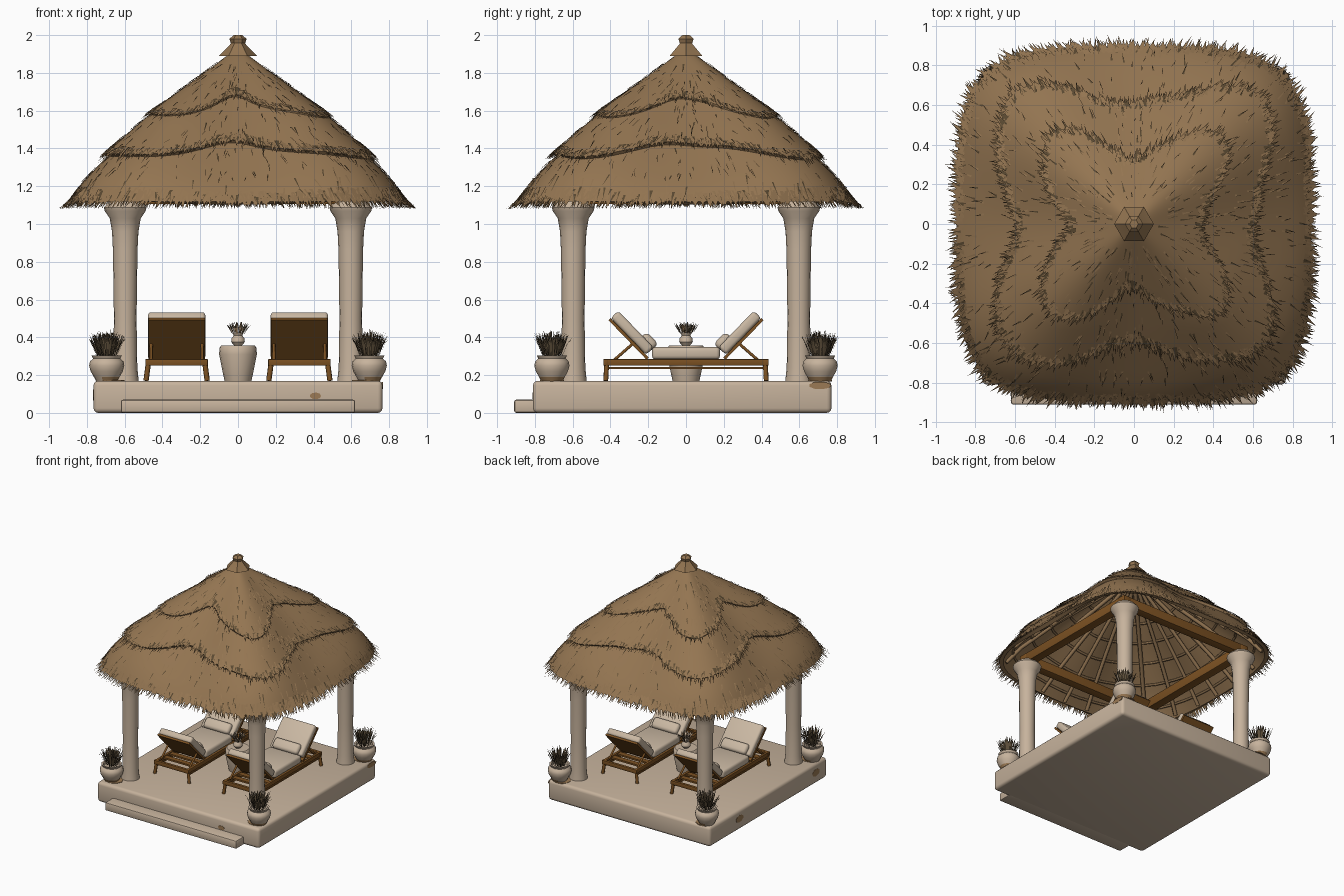
import bpy, bmesh, random
from math import sin, cos, pi, tau, radians
from mathutils import Vector

random.seed(4)
if "Cube" in bpy.data.objects:
    bpy.data.objects.remove(bpy.data.objects["Cube"])


def material(name, r, g, b):
    m = bpy.data.materials.new(name)
    m.use_nodes = True
    m.diffuse_color = (r, g, b, 1)
    m.node_tree.nodes["Principled BSDF"].inputs["Base Color"].default_value = (r, g, b, 1)
    return m


PLASTER = material("plaster", .57, .45, .335)
THATCH = material("thatch", .295, .178, .083)
DARK = material("dark_thatch", .10, .065, .03)
WOOD = material("stained_wood", .20, .082, .016)
POLE = material("roof_pole", .26, .158, .075)
FABRIC = material("cushion_fabric", .59, .48, .365)
PLANT = material("dry_plant", .11, .077, .042)
CLAY = material("exposed_clay", .33, .195, .09)


def finish(name, bm, *mats, smooth=True):
    me = bpy.data.meshes.new(name)
    bm.to_mesh(me)
    bm.free()
    for m in mats:
        me.materials.append(m)
    if smooth:
        me.shade_smooth()
        me.set_sharp_from_angle(angle=radians(40))
    ob = bpy.data.objects.new(name, me)
    bpy.context.collection.objects.link(ob)
    return ob


def box(name, loc, size, mat, tilt=0, bevel=0, segments=2):
    bm = bmesh.new()
    bmesh.ops.create_cube(bm, size=1)
    bmesh.ops.scale(bm, vec=size, verts=bm.verts)
    if bevel:
        bmesh.ops.bevel(bm, geom=bm.edges[:], offset=bevel, segments=segments,
                        profile=.5, affect='EDGES')
    ob = finish(name, bm, mat)
    ob.location = loc
    ob.rotation_euler.x = tilt
    return ob


def lofted(rows, closed_ends=False):
    """Skin a list of closed point rings."""
    bm = bmesh.new()
    rings = [[bm.verts.new(p) for p in row] for row in rows]
    n = len(rings[0])
    for a, b in zip(rings, rings[1:]):
        for i in range(n):
            bm.faces.new((a[i], a[(i + 1) % n], b[(i + 1) % n], b[i]))
    if closed_ends:
        bm.faces.new(rings[0])
        bm.faces.new(rings[-1])
    bmesh.ops.recalc_face_normals(bm, faces=bm.faces)
    return bm


def lathe(name, profile, x, y, *mats, sides=16):
    rows = [[(r * cos(tau * i / sides), r * sin(tau * i / sides), z) for i in range(sides)]
            for r, z in profile]
    ob = finish(name, lofted(rows, True), *mats)
    ob.location = (x, y, 0)
    return ob


def rod(name, points, radius, mat, cyclic=False):
    cu = bpy.data.curves.new(name, 'CURVE')
    cu.dimensions = '3D'
    cu.bevel_depth, cu.bevel_resolution = radius, 1
    cu.use_fill_caps = True
    sp = cu.splines.new('POLY')
    sp.points.add(len(points) - 1)
    for p, co in zip(sp.points, points):
        p.co = (*co, 1)
    sp.use_cyclic_u = cyclic
    cu.materials.append(mat)
    ob = bpy.data.objects.new(name, cu)
    bpy.context.collection.objects.link(ob)


def worn_patch(loc, width, height, rotation):
    """Thin oval plate where the plaster has flaked off."""
    patch = lathe("worn_patch", [(1, -.003), (1, .003)], 0, 0, CLAY, sides=9)
    patch.location, patch.rotation_euler = loc, rotation
    patch.scale = (width, height, 1)


# Platform and front step
box("platform", (0, -.02, .085), (1.53, 1.58, .17), PLASTER, bevel=.025, segments=3)
box("front_step", (0, -.80, .035), (1.24, .22, .07), PLASTER, bevel=.012)
worn_patch((.41, -.809, .09), .03, .018, (pi / 2, 0, 0))
for y in (.37, -.66):
    worn_patch((-.764, y, .095), .05, .03, (pi / 2, 0, pi / 2))
worn_patch((.764, .71, .145), .06, .02, (pi / 2, 0, pi / 2))

# Columns, corner pots and their plants
COLUMN = [(.072, .165), (.064, .24), (.060, .5), (.065, .86), (.07, .96), (.082, 1.03),
          (.108, 1.068), (.113, 1.088), (.085, 1.12)]
POT = [(.055, .165), (.068, .19), (.085, .22), (.093, .25), (.089, .272), (.072, .288), (.081, .305),
       (.066, .303), (.06, .285)]


def plant(name, loc, height, spread, count, *mats):
    bm = bmesh.new()
    for _ in range(count):
        a, lean = random.uniform(0, tau), random.random() ** .6
        out = Vector((cos(a), sin(a), 0))
        side = Vector((-sin(a), cos(a), 0)) * .006
        root = out * spread * .45 * lean
        mid = root + out * spread * .3 * lean + Vector((0, 0, height * .5))
        tip = out * spread * lean + Vector((0, 0, height * random.uniform(.7, 1) * (1.1 - .2 * lean)))
        r, m1, m2, t = [bm.verts.new(p) for p in (root, mid - side, mid + side, tip)]
        for face in (bm.faces.new((r, m1, m2)), bm.faces.new((m1, t, m2))):
            face.material_index = random.randrange(len(mats))
    finish(name, bm, *mats, smooth=False).location = loc


for sx in (-1, 1):
    for sy in (-1, 1):
        lathe("column", COLUMN, sx * .597, sy * .597, PLASTER)
        pot = lathe("corner_pot", POT, sx * .695, sy * .71, PLASTER, CLAY)
        for f in pot.data.polygons:
            if f.center.z < .2 and f.center.x > -.03:
                f.material_index = 1
        worn_patch((sx * .675, sy * .71, .17), .075, .065, (0, 0, 0))
        plant("corner_plant", (sx * .695, sy * .71, .285), .155, .108, 110, PLANT)

# Side table with a small vase
lathe("side_table", [(.07, .165), (.078, .2), (.1, .31), (.098, .345), (.088, .357)], 0, 0, PLASTER)
lathe("vase", [(.02, .355), (.036, .375), (.034, .395), (.022, .41), (.03, .425)], 0, 0, PLASTER, sides=12)
plant("vase_plant", (0, 0, .415), .07, .078, 50, THATCH, PLANT, PLASTER)


# Double-ended loungers
def lounger(x):
    for sx in (-1, 1):
        box("lounger_rail", (x + sx * .15, 0, .268), (.022, .87, .034), WOOD, bevel=.004)
        box("lounger_low_rail", (x + sx * .15, 0, .238), (.014, .84, .012), WOOD)
    for i in range(9):
        box("lounger_slat", (x, -.32 + i * .08, .272), (.29, .045, .014), WOOD)
    for s in (-1, 1):
        box("lounger_end_bar", (x, s * .425, .268), (.33, .024, .034), WOOD, bevel=.004)
        for sx in (-1, 1):
            rod("lounger_leg", [(x + sx * .15, s * .42, .26), (x + sx * .162, s * .425, .17)], .014, WOOD)
            rod("back_strut", [(x + sx * .135, s * .38, .28), (x + sx * .135, s * .26, .385)], .009, WOOD)
        tilt = s * radians(46)
        box("back_panel", (x, s * .304, .392), (.30, .29, .016), WOOD, tilt)
        box("back_cushion", (x, s * .285, .424), (.305, .27, .056), FABRIC, tilt, .018, 3)
        box("lounger_pillow", (x, s * .20, .375), (.24, .09, .065), FABRIC, tilt, .025, 3)
    box("seat_cushion", (x, 0, .316), (.305, .36, .066), FABRIC, 0, .02, 3)


lounger(-.325)
lounger(.325)

# Roof shape: rounded square plan, fuller along the hips
SIDE = [(0, 1.93), (.08, 1.875), (.37, 1.65), (.67, 1.41), (.93, 1.195), (1, 1.12)]
HIP = [(0, 1.93), (.08, 1.875), (.58, 1.545), (.84, 1.335), (.94, 1.225), (1, 1.12)]


def interp(table, t):
    for (t0, z0), (t1, z1) in zip(table, table[1:]):
        if t <= t1 or t1 == 1:
            return z0 + (z1 - z0) * (t - t0) / (t1 - t0)


def hip_weight(a):
    return sin(2 * a) ** 2


def roof_point(t, a, lift=0):
    r = .895 * t / (cos(a) ** 4 + sin(a) ** 4) ** .25
    w = hip_weight(a)
    z = interp(SIDE, t) * (1 - w) + interp(HIP, t) * w
    return Vector((r * cos(a), r * sin(a), max(z + lift, 1.08)))


ANGLES = [tau * i / 96 for i in range(96)]
# name, edge at the sides, edge at the hips, thickness, straw count, share of dark straw
LAYERS = [("upper_thatch", .37, .58, .03, 480, .35), ("middle_thatch", .67, .84, .028, 850, .35),
          ("lower_thatch", 1, 1, 0, 1400, .12)]


def layer_edge(layer, a):
    wave = .012 * sin(9 * a + layer[1] * 20) if layer[1] < 1 else 0
    return layer[1] + (layer[2] - layer[1]) * hip_weight(a) + wave


for layer in LAYERS:
    rows = []
    for k in range(17):
        s = .06 + .94 * k / 16
        rows.append([roof_point(s * layer_edge(layer, a), a, layer[3] * s) for a in ANGLES])
    if layer[1] < 1:
        rows.append([roof_point(.97 * layer_edge(layer, a), a, -.012) for a in ANGLES])
    else:
        for k in range(12):
            t = .97 - .9 * k / 11
            rows.append([roof_point(t, a, -.05) for a in ANGLES])
    finish(layer[0], lofted(rows), THATCH)


# Straw tufts: flat blades lying down the slope
def blade(bm, t, a, length, width, lift, dark_share):
    base = roof_point(t, a, lift)
    tip = roof_point(t + length, a + random.uniform(-.025, .025), lift + .008)
    side = Vector((-sin(a), cos(a), 0)) * width
    face = bm.faces.new([bm.verts.new(p) for p in (base - side, tip, base + side)])
    face.material_index = int(random.random() < dark_share)


for layer in LAYERS:
    name, _, _, lift, count, dark = layer
    bm = bmesh.new()
    for i in range(count):
        a = tau * (i + random.random()) / count
        blade(bm, layer_edge(layer, a) - random.uniform(0, .045), a, random.uniform(.03, .065),
              random.uniform(.005, .01), lift + .004, dark)
    # loose straws over the face of this layer, denser near its edge
    for i in range(count // 2):
        a = random.uniform(0, tau)
        s = 1 - .75 * random.random() ** 1.6
        blade(bm, s * layer_edge(layer, a), a, random.uniform(.035, .075), .005, lift * s + .005, .3)
    finish(name + "_straw", bm, THATCH, DARK, smooth=False)

# Ridge cap and finial
lathe("roof_finial", [(.1, 1.89), (.042, 1.95), (.038, 1.957), (.046, 1.98), (.022, 2.0)], 0, 0,
      THATCH, sides=6)

# Ring beams on the columns
for s in (-1, 1):
    box("ring_beam_x", (0, s * .6, 1.145), (1.28, .075, .08), WOOD, bevel=.006)
    box("ring_beam_y", (s * .6, 0, 1.145), (.075, 1.28, .08), WOOD, bevel=.006)

# Rafters and battens under the thatch
for i in range(24):
    a = tau * i / 24
    rod("rafter", [roof_point(t, a, -.072) for t in (.07, .25, .4, .58, .7, .84, .95)], .016, POLE)
for t in (.2, .34, .48, .62, .76, .9):
    rod("batten", [roof_point(t, a, -.06) for a in ANGLES[::2]], .010, POLE, cyclic=True)
